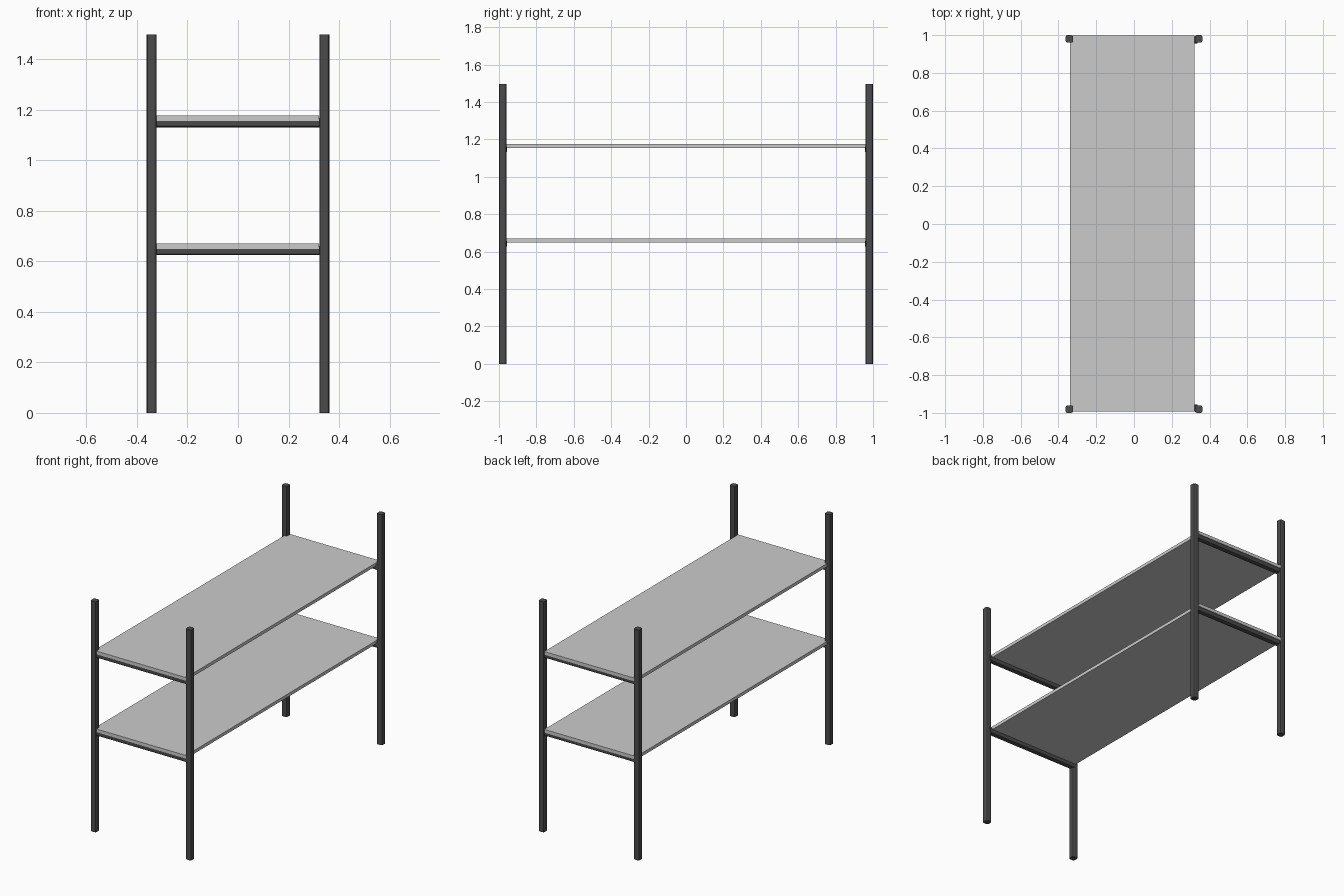
import bpy
import bmesh

if "Cube" in bpy.data.objects:
    bpy.data.objects.remove(bpy.data.objects["Cube"])

dark = bpy.data.materials.new("dark_metal")
dark.diffuse_color = (0.07, 0.07, 0.07, 1)
dark.use_nodes = True
dark.node_tree.nodes["Principled BSDF"].inputs["Base Color"].default_value = dark.diffuse_color


def box(name, lo, hi, material=None, chamfer=0.0, axis=2):
    """Box between two corners; optionally chamfers the edges along one axis."""
    bm = bmesh.new()
    bmesh.ops.create_cube(bm, size=1)
    for v in bm.verts:
        v.co = [(a + b) / 2 + c * (b - a) for a, b, c in zip(lo, hi, v.co)]
    if chamfer:
        long_edges = [e for e in bm.edges
                      if abs(e.verts[0].co[axis] - e.verts[1].co[axis]) > 1e-5]
        bmesh.ops.bevel(bm, geom=long_edges, offset=chamfer, segments=2,
                        profile=0.5, affect='EDGES')
    mesh = bpy.data.meshes.new(name)
    bm.to_mesh(mesh)
    bm.free()
    obj = bpy.data.objects.new(name, mesh)
    bpy.context.collection.objects.link(obj)
    if material:
        mesh.materials.append(material)
    return obj


# Four corner posts with eased corners
for side, sx in (("left", -1), ("right", 1)):
    for end, sy in (("front", -1), ("back", 1)):
        x, y = sx * 0.342, sy * 0.98
        box(f"{end}_{side}_post", (x - 0.02, y - 0.02, 0), (x + 0.02, y + 0.02, 1.497),
            dark, 0.01)

# Two levels: a thin board resting on a cross bar at each end
for level, top in (("lower", 0.67), ("upper", 1.176)):
    box(f"{level}_shelf", (-0.34, -0.992, top - 0.021), (0.32, 0.997, top))
    for end, sy in (("front", -1), ("back", 1)):
        y = sy * 0.974
        box(f"{level}_{end}_cross_bar", (-0.335, y - 0.018, top - 0.046),
            (0.335, y + 0.018, top - 0.01), dark, 0.009, axis=0)
